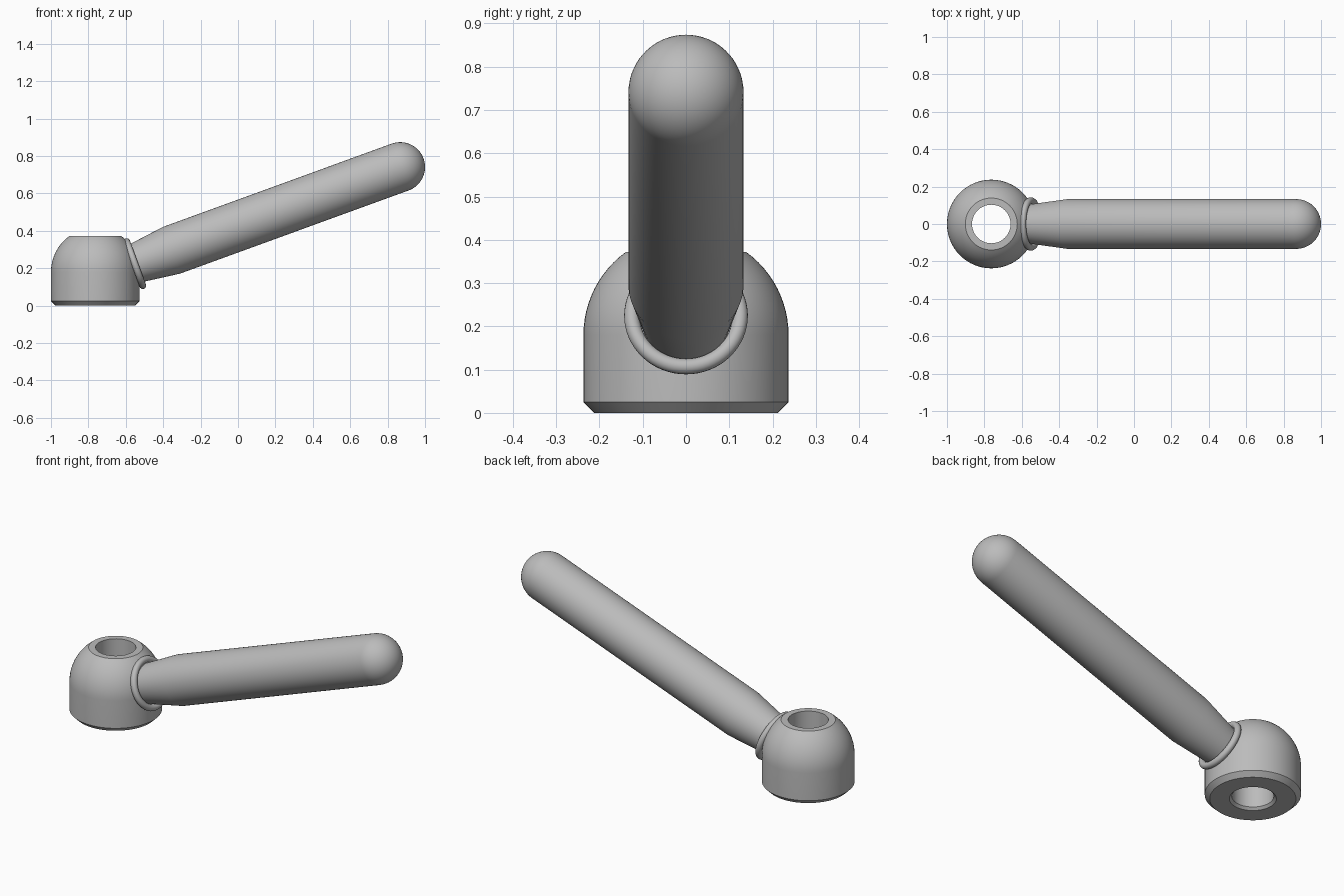
import bpy
import bmesh
import math
from mathutils import Matrix, Vector

cube = bpy.data.objects.get("Cube")
if cube:
    bpy.data.objects.remove(cube, do_unlink=True)

# Plain grey metal
GREY = (0.5, 0.5, 0.5, 1.0)
metal = bpy.data.materials.new("grey metal")
metal.use_nodes = True
metal.diffuse_color = GREY
metal.node_tree.nodes["Principled BSDF"].inputs["Base Color"].default_value = GREY


def lathe(name, profile, matrix, closed=False, steps=64):
    """Spin a (radius, height) profile round local z, then place it."""
    bm = bmesh.new()
    verts = [bm.verts.new((r, 0, h)) for r, h in profile]
    edges = [bm.edges.new(pair) for pair in zip(verts, verts[1:])]
    if closed:
        edges.append(bm.edges.new((verts[-1], verts[0])))
    bmesh.ops.spin(bm, geom=verts + edges, cent=(0, 0, 0), axis=(0, 0, 1),
                   angle=math.tau, steps=steps, use_duplicate=False)
    bmesh.ops.remove_doubles(bm, verts=bm.verts, dist=1e-5)
    bmesh.ops.recalc_face_normals(bm, faces=bm.faces)
    mesh = bpy.data.meshes.new(name)
    bm.to_mesh(mesh)
    bm.free()
    mesh.materials.append(metal)
    obj = bpy.data.objects.new(name, mesh)
    obj.matrix_world = matrix
    bpy.context.collection.objects.link(obj)
    bpy.ops.object.select_all(action='DESELECT')
    obj.select_set(True)
    bpy.context.view_layer.objects.active = obj
    bpy.ops.object.shade_smooth_by_angle(angle=math.radians(30))
    return obj


# Bored hub: chamfered base, straight wall, domed shoulder, flat top
HUB_R, DOME_Z, TOP_Z, BORE_R = 0.237, 0.18, 0.372, 0.103
dome_end = math.asin((TOP_Z - DOME_Z) / HUB_R)
hub = [(BORE_R, 0.013), (0.116, 0), (0.212, 0), (HUB_R, 0.025)]
hub += [(HUB_R * math.cos(dome_end * i / 12), DOME_Z + HUB_R * math.sin(dome_end * i / 12))
        for i in range(13)]
hub += [(BORE_R, TOP_Z)]
lathe("hub", hub, Matrix.Translation((-0.763, 0, 0)), closed=True)

# Handle axis rises 20 degrees towards +x
TILT = math.radians(20)
tip = Vector((0.867, 0, 0.741))
axis = Vector((math.cos(TILT), 0, math.sin(TILT)))
turn = Matrix.Rotation(math.pi / 2 - TILT, 4, 'Y')


def along(x):
    """Point on the handle axis at a given x."""
    return tip + axis * ((x - tip.x) / axis.x)


# Handle: tapered neck, straight grip, hemispherical end
GRIP_R = 0.133
start = along(-0.60)
taper = (along(-0.355) - start).length
length = (tip - start).length
handle = [(0, 0), (0.099, 0), (GRIP_R, taper)]
handle += [(GRIP_R * math.cos(math.pi / 2 * i / 16), length + GRIP_R * math.sin(math.pi / 2 * i / 16))
           for i in range(16)]
handle += [(0, length + GRIP_R)]
lathe("handle", handle, Matrix.Translation(start) @ turn)

# Rounded collar where the neck meets the hub
collar = [(0.125 + 0.018 * math.cos(math.tau * i / 16), 0.018 * math.sin(math.tau * i / 16))
          for i in range(16)]
lathe("collar", collar, Matrix.Translation(along(-0.552)) @ turn, closed=True)
